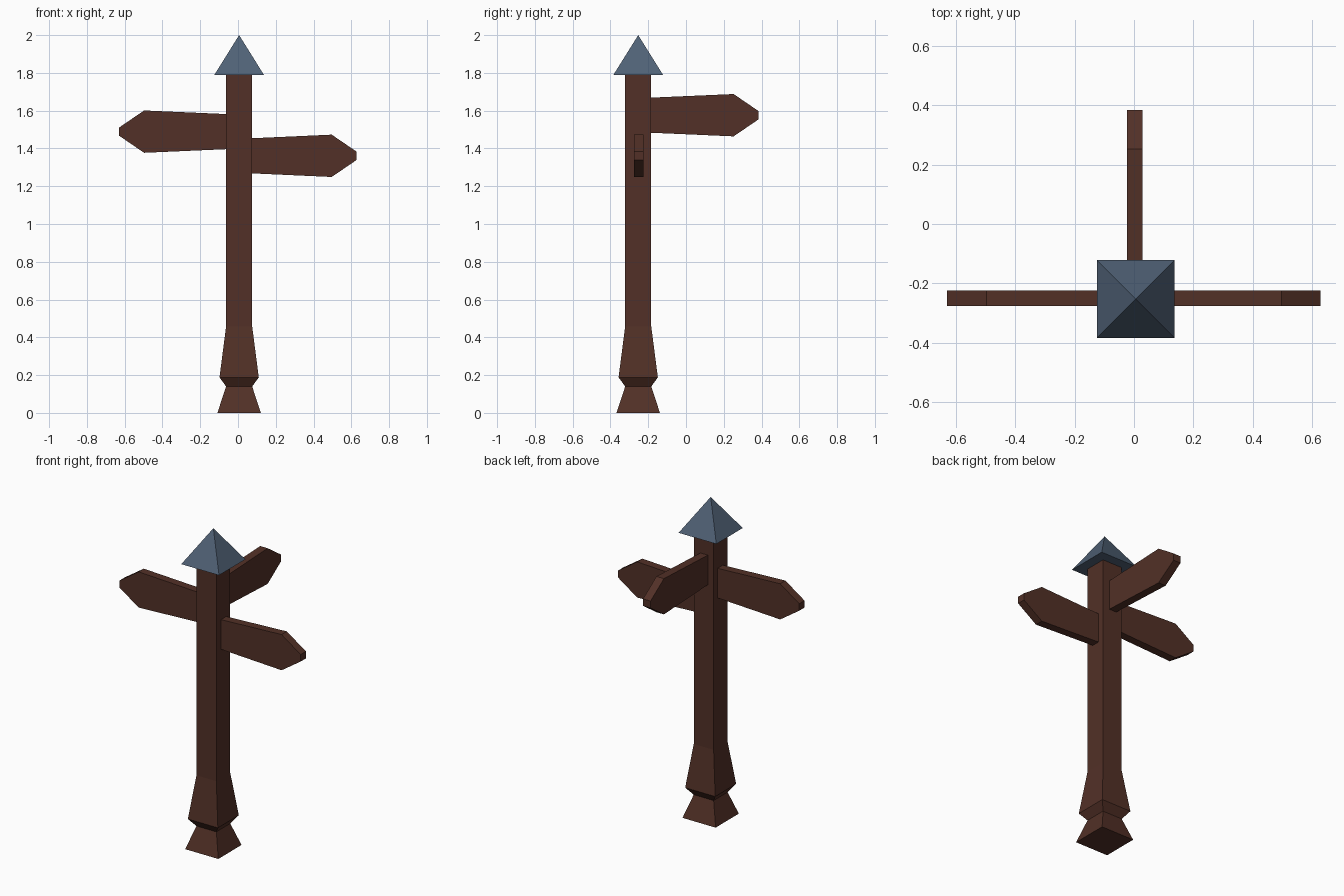
import bpy, bmesh, math
from mathutils import Matrix, Vector

if "Cube" in bpy.data.objects:
    bpy.data.objects.remove(bpy.data.objects["Cube"])

CX, CY = 0.006, -0.253      # post axis
HALF = 0.069                # half width of the post shaft


def material(name, rgb):
    m = bpy.data.materials.new(name)
    m.diffuse_color = (*rgb, 1)
    m.use_nodes = True
    m.node_tree.nodes["Principled BSDF"].inputs["Base Color"].default_value = m.diffuse_color
    return m


wood = material("dark brown wood", (0.085, 0.030, 0.020))
slate = material("slate blue", (0.080, 0.120, 0.180))


def finish(name, bm, mat):
    bmesh.ops.recalc_face_normals(bm, faces=bm.faces)
    me = bpy.data.meshes.new(name)
    bm.to_mesh(me)
    bm.free()
    me.materials.append(mat)
    ob = bpy.data.objects.new(name, me)
    bpy.context.collection.objects.link(ob)
    return ob


def square_loft(name, profile, mat):
    """Stack of square rings given as (half width, height); zero width is a point."""
    bm = bmesh.new()
    rings = []
    for h, z in profile:
        corners = [(-h, -h), (h, -h), (h, h), (-h, h)] if h else [(0, 0)]
        rings.append([bm.verts.new((CX + x, CY + y, z)) for x, y in corners])
    for a, b in zip(rings, rings[1:]):
        for i in range(4):
            j = (i + 1) % 4
            top = [b[j], b[i]] if len(b) == 4 else [b[0]]
            bm.faces.new([a[i], a[j]] + top)
    bm.faces.new(rings[0])
    if len(rings[-1]) == 4:
        bm.faces.new(rings[-1])
    return finish(name, bm, mat)


def arrow_board(name, origin, angle, z, reach):
    """Arrow plank leaving the post along +x, then turned about z."""
    shoulder = reach - 0.132
    upper = [(HALF, 0.093), (shoulder, 0.112), (reach, 0.022)]
    outline = upper + [(x, -h) for x, h in reversed(upper)]
    bm = bmesh.new()
    face = bm.faces.new([bm.verts.new((x, -0.026, h)) for x, h in outline])
    ext = bmesh.ops.extrude_face_region(bm, geom=[face], use_keep_orig=True)
    moved = [g for g in ext["geom"] if isinstance(g, bmesh.types.BMVert)]
    bmesh.ops.translate(bm, verts=moved, vec=(0, 0.052, 0))
    bm.transform(Matrix.Translation(Vector((*origin, z))) @ Matrix.Rotation(angle, 4, 'Z'))
    return finish(name, bm, wood)


# Post with flared foot and waist
square_loft("post", [(0.115, 0), (HALF, 0.14), (0.104, 0.188),
                     (HALF, 0.458), (HALF, 1.79)], wood)

# Pyramid roof cap
square_loft("roof_cap", [(0.131, 1.79), (0, 2.0)], slate)

# Three direction boards
arrow_board("right_board", (CX, -0.25), 0, 1.361, 0.622)
arrow_board("left_board", (CX, -0.25), math.pi, 1.489, 0.635)
arrow_board("back_board", (0.003, CY), math.pi / 2, 1.576, 0.637)
